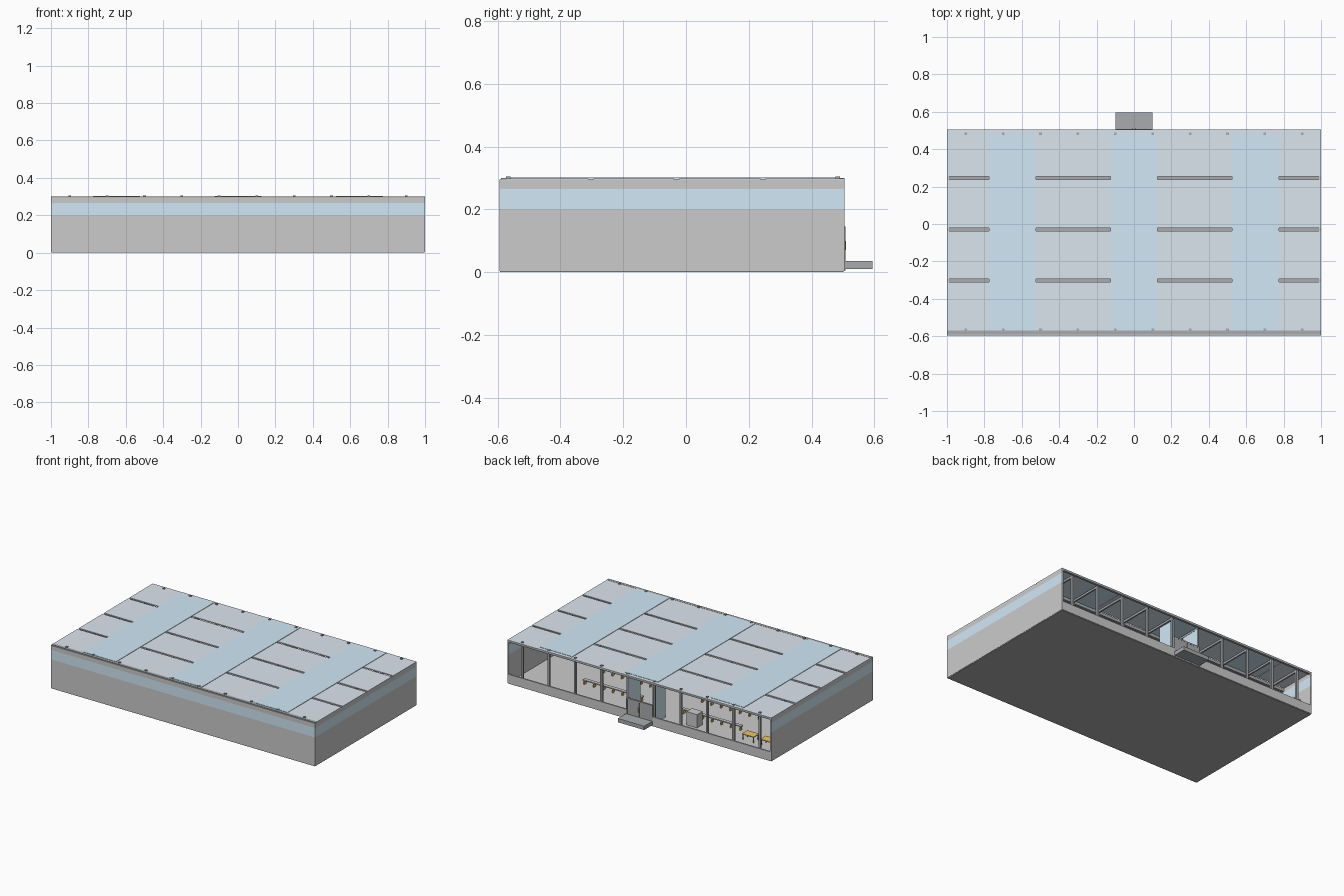
import bpy


def material(name, rgb):
    m = bpy.data.materials.new(name)
    m.diffuse_color = (*rgb, 1)
    return m


GLASS = material("pale_blue_glass", (0.64, 0.81, 0.93))
ROOF = material("roof_panel", (0.72, 0.79, 0.86))
STEEL = material("dark_steel", (0.40, 0.41, 0.43))
YELLOW = material("yellow_paint", (0.85, 0.55, 0.12))
BASE = material("dark_base", (0.42, 0.42, 0.44))


def box(name, x0, x1, y0, y1, z0, z1, mat=None):
    bpy.ops.mesh.primitive_cube_add(size=1, location=((x0 + x1) / 2, (y0 + y1) / 2, (z0 + z1) / 2))
    o = bpy.context.object
    o.name = o.data.name = name
    o.scale = (x1 - x0, y1 - y0, z1 - z0)
    if mat:
        o.data.materials.append(mat)
    return o


FRONT, BACK, T = -0.595, 0.505, 0.01
COLS = [-0.9, -0.7, -0.5, -0.3, -0.1, 0.1, 0.3, 0.5, 0.7, 0.9]
BEAM_Y = [-0.302, -0.03, 0.245]

# floor slab
box("floor_slab", -0.998, 0.998, FRONT + 0.003, BACK - 0.003, 0, 0.006, BASE)
box("floor_finish", -0.99, 0.99, FRONT + T, BACK - T, 0.006, 0.009)

# front and side walls, each with a continuous glazed band
for part, z0, z1, mat in (("lower_wall", 0.004, 0.2, None), ("window_band", 0.2, 0.265, GLASS),
                          ("upper_wall", 0.265, 0.296, None)):
    box("front_" + part, -1, 1, FRONT, FRONT + T, z0, z1, mat)
    for side, x in (("left", -1), ("right", 1 - T)):
        box(side + "_" + part, x, x + T, FRONT + T, BACK, z0, z1, mat)

# low wall under the open back, interrupted at the door
for name, x0, x1 in (("left", -0.99, -0.1), ("right", 0.1, 0.99)):
    box(name + "_back_low_wall", x0, x1, BACK - T, BACK, 0.004, 0.065)
box("back_eaves_beam", -0.99, 0.99, BACK - 0.015, BACK, 0.285, 0.296, STEEL)
box("front_eaves_beam", -1, 1, FRONT + 0.005, FRONT + 0.025, 0.285, 0.3, STEEL)

# skylight strips running front to back
SKY = [(-0.775, -0.525), (-0.125, 0.125), (0.525, 0.775)]
for x0, x1 in SKY:
    box("skylight", x0, x1, FRONT + 0.025, BACK - 0.025, 0.294, 0.302, GLASS)
    box("skylight_back_edge", x0, x1, BACK - 0.025, BACK, 0.294, 0.3, ROOF)

# roof panels between the skylights, with narrow slots over the beams
rows = [FRONT + 0.025] + BEAM_Y + [BACK]
for x0, x1 in [(-1, -0.775), (-0.525, -0.125), (0.125, 0.525), (0.775, 1)]:
    for i in range(4):
        a = rows[i] + (0.008 if i else 0)
        b = rows[i + 1] - (0.008 if i < 3 else 0)
        box("roof_panel", x0, x1, a, b, 0.292, 0.299, ROOF)

# roof beams and rafters
for y in BEAM_Y:
    box("roof_beam", -0.99, 0.99, y - 0.008, y + 0.008, 0.27, 0.29, STEEL)
for x in COLS:
    box("rafter", x - 0.005, x + 0.005, FRONT + T, BACK - 0.015, 0.274, 0.288, STEEL)
    # columns whose heads poke through the roof at front and back
    for y in (-0.567, 0.483):
        box("column", x - 0.007, x + 0.007, y - 0.007, y + 0.007, 0.006, 0.305, STEEL)

# entrance: step, door leaves, frame and glazed lobby
box("entrance_step", -0.1, 0.1, BACK + 0.003, 0.595, 0.01, 0.036, STEEL)
for x0, x1 in ((-0.09, -0.002), (0.002, 0.09)):
    box("door_leaf", x0, x1, BACK - T, BACK + 0.002, 0.03, 0.135, STEEL)
    box("door_handle", -0.012 if x0 < 0 else 0.006, -0.006 if x0 < 0 else 0.012,
        BACK, BACK + 0.005, 0.07, 0.1, YELLOW)
for x in (-0.095, 0.095):
    box("door_post", x - 0.005, x + 0.005, BACK - T, BACK + 0.003, 0.006, 0.145, STEEL)
    box("lobby_side", x - 0.003, x + 0.003, 0.36, BACK - T, 0.009, 0.27, GLASS)
box("door_sill", -0.09, 0.09, BACK - T, BACK, 0.004, 0.03)
box("door_head", -0.1, 0.1, BACK - T, BACK + 0.003, 0.135, 0.145, STEEL)

# shelving in the left bay
for z in (0.04, 0.085, 0.13):
    box("rack_shelf", -0.985, -0.94, -0.1, 0.42, z, z + 0.005, GLASS)
for y in (-0.1, 0.07, 0.24, 0.41):
    box("rack_post", -0.945, -0.939, y, y + 0.006, 0.009, 0.14, STEEL)

# work tables
for cx, cy in ((-0.86, 0.33), (-0.72, 0.33)):
    box("table_top", cx - 0.045, cx + 0.045, cy - 0.03, cy + 0.03, 0.045, 0.05, YELLOW)
    for sx in (-1, 1):
        for sy in (-1, 1):
            px, py = cx + sx * 0.04, cy + sy * 0.025
            box("table_leg", px - 0.003, px + 0.003, py - 0.003, py + 0.003, 0.009, 0.045, STEEL)

# conveyor lines with yellow legs
for x0, x1 in ((-0.6, -0.15), (0.15, 0.6)):
    for y in (0.05, 0.25):
        box("conveyor_bed", x0, x1, y - 0.012, y + 0.012, 0.035, 0.042)
        for i in range(7):
            px = x0 + 0.01 + i * (x1 - x0 - 0.02) / 6
            box("conveyor_leg", px - 0.003, px + 0.003, y - 0.01, y + 0.01, 0.009, 0.035, YELLOW)
box("cabinet", -0.35, -0.27, 0.32, 0.38, 0.009, 0.1)
